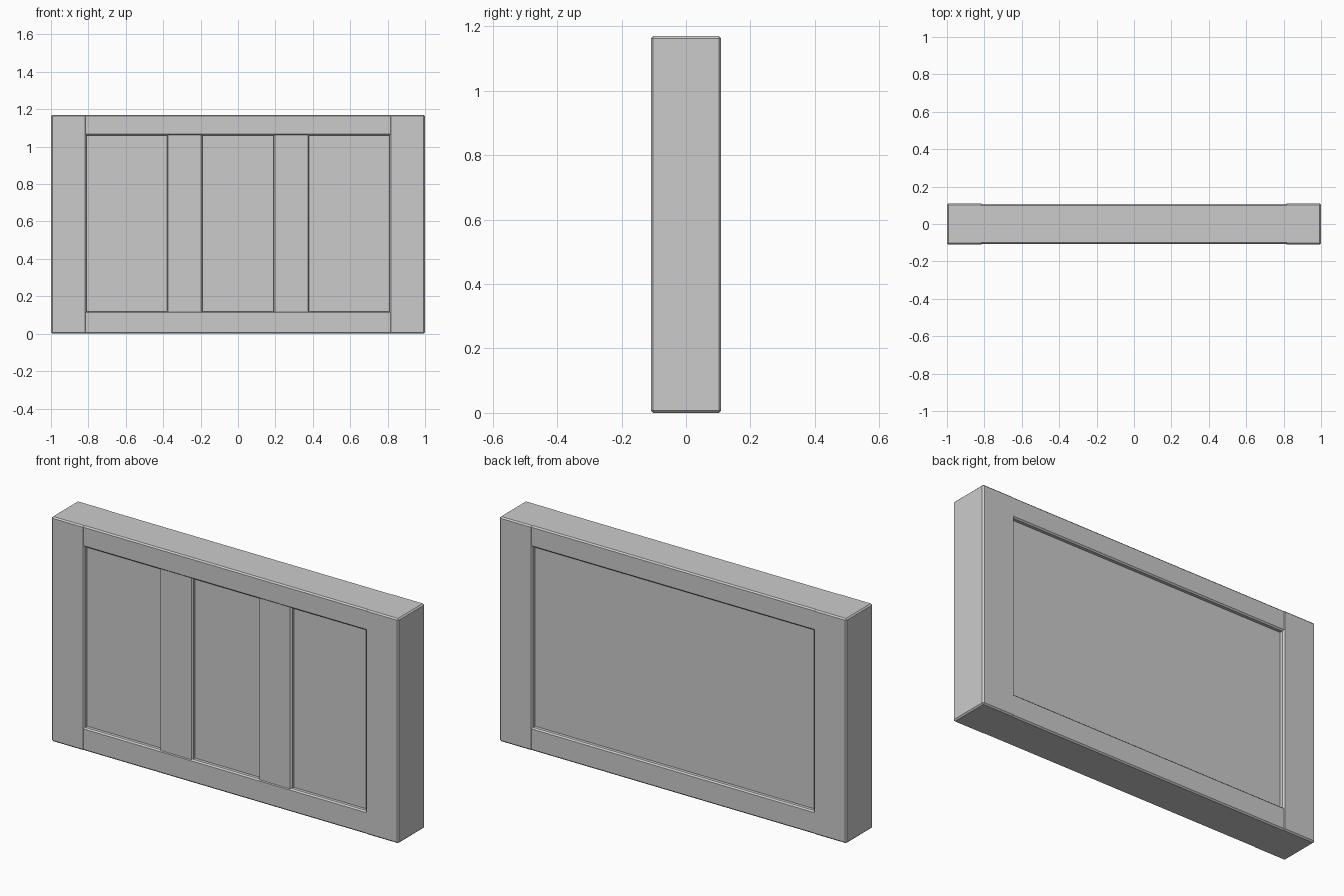
import bpy

if "Cube" in bpy.data.objects:
    bpy.data.objects.remove(bpy.data.objects["Cube"])


def box(name, x0, x1, y0, y1, z0, z1, bevel=0.007):
    """Axis-aligned block with small chamfered edges."""
    bpy.ops.mesh.primitive_cube_add(
        size=1, location=((x0 + x1) / 2, (y0 + y1) / 2, (z0 + z1) / 2))
    ob = bpy.context.object
    ob.name = name
    ob.scale = (x1 - x0, y1 - y0, z1 - z0)
    bpy.ops.object.transform_apply(location=False, rotation=False, scale=True)
    if bevel:
        mod = ob.modifiers.new("chamfer", "BEVEL")
        mod.width = bevel
        mod.segments = 1
    return ob


H = 1.17        # overall height
D = 0.109       # half thickness of the stiles
RAIL_D = 0.107  # rails sit a hair behind the stiles
PANEL_D = 0.084

# Outer stiles and the two front mullions, mirrored about x = 0
for side, s in (("left", -1), ("right", 1)):
    a, b = sorted((s * 0.81, s * 1.0))
    box(side + "_stile", a, b, -D, D, 0, H)
    a, b = sorted((s * 0.19, s * 0.38))
    box(side + "_mullion", a, b, -0.103, -0.07, 0.11, 1.07)

# Top and bottom rails, tucked into the stiles
box("bottom_rail", -0.83, 0.83, -RAIL_D, RAIL_D, 0, 0.12)
box("top_rail", -0.83, 0.83, -RAIL_D, RAIL_D, 1.06, H)

# Recessed infill panel, visible front and back
box("infill_panel", -0.83, 0.83, -PANEL_D, PANEL_D, 0.10, 1.08, bevel=0)
